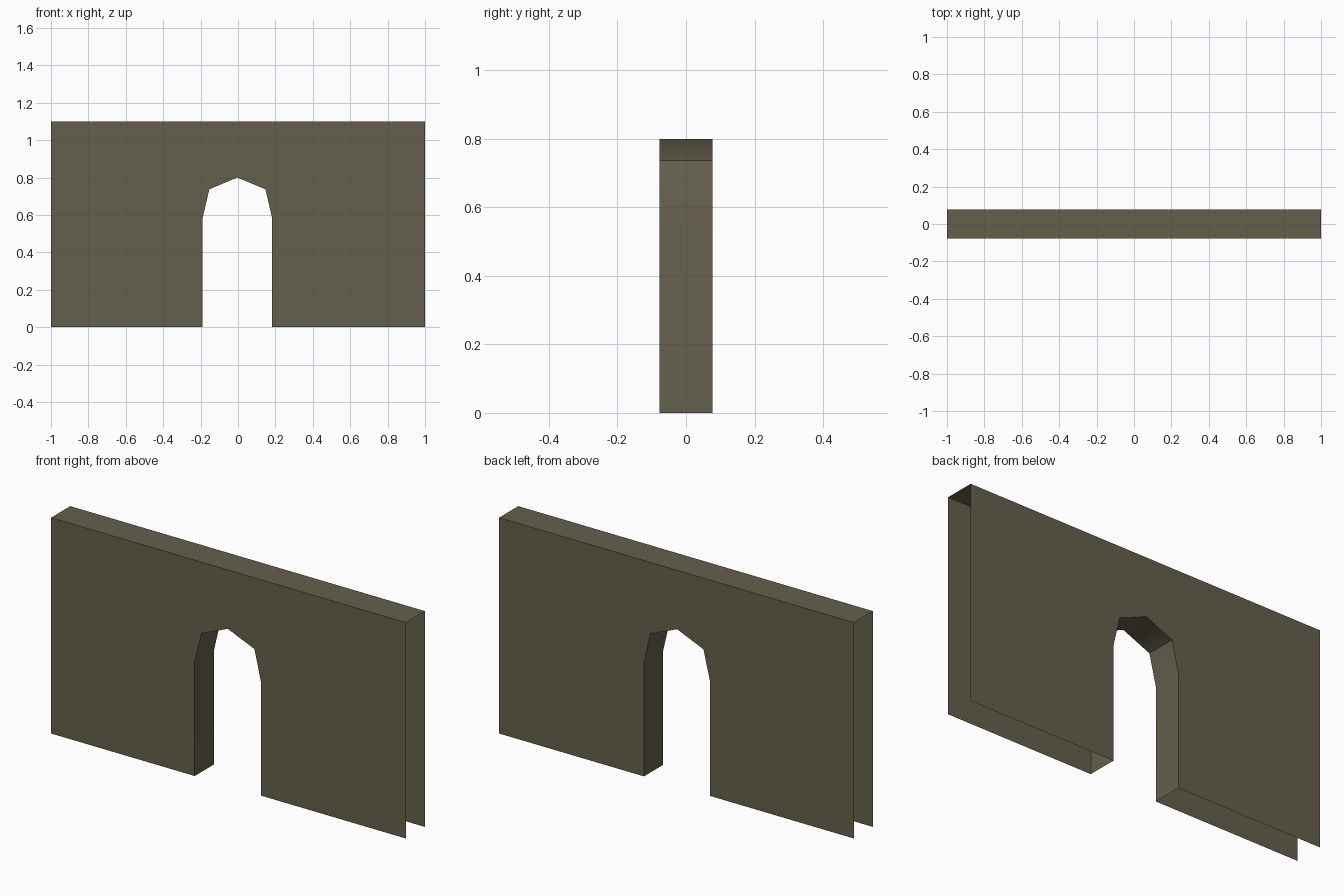
import bpy, bmesh, math

if "Cube" in bpy.data.objects:
    bpy.data.objects.remove(bpy.data.objects["Cube"])

HALF_DEPTH = 0.077
HEIGHT = 1.10

stone = bpy.data.materials.new("olive_stone")
stone.diffuse_color = (0.13, 0.117, 0.074, 1.0)
stone.use_nodes = True
stone.node_tree.nodes["Principled BSDF"].inputs["Base Color"].default_value = stone.diffuse_color

# Outline of the arched doorway, left foot to right foot (x, z)
arch = [(-0.19, 0.0), (-0.19, 0.58), (-0.153, 0.737), (-0.004, 0.80),
        (0.147, 0.737), (0.183, 0.58), (0.183, 0.0)]
top = [(1.0, HEIGHT), (-1.0, HEIGHT)]
outline = arch + [(1.0, 0.0)] + top + [(-1.0, 0.0)]


def make_part(name, build):
    """Create a mesh object filled in by build(bm)."""
    bm = bmesh.new()
    build(bm)
    mesh = bpy.data.meshes.new(name)
    bm.to_mesh(mesh)
    bm.free()
    mesh.materials.append(stone)
    obj = bpy.data.objects.new(name, mesh)
    bpy.context.collection.objects.link(obj)
    return obj


def panel(bm, y):
    """Wall panel with the doorway, facing away from y = 0."""
    pts = outline if y < 0 else outline[::-1]
    bm.faces.new([bm.verts.new((x, y, z)) for x, z in pts])


def strip(bm, path):
    """Band of quads spanning the wall thickness along a path."""
    rows = [[bm.verts.new((x, y, z)) for y in (-HALF_DEPTH, HALF_DEPTH)]
            for x, z in path]
    for a, b in zip(rows, rows[1:]):
        bm.faces.new((a[0], a[1], b[1], b[0]))


# Front and back panels; the ends and underside of the wall are open
make_part("front_panel", lambda bm: panel(bm, -HALF_DEPTH))
make_part("back_panel", lambda bm: panel(bm, HALF_DEPTH))

# Flat cap along the top
make_part("wall_top", lambda bm: strip(bm, top[::-1]))
bpy.data.objects["wall_top"].data.flip_normals()

# Inner lining of the doorway, normals facing the opening
lining = make_part("doorway_lining", lambda bm: strip(bm, arch))
lining.data.flip_normals()
bpy.context.view_layer.objects.active = lining
lining.select_set(True)
bpy.ops.object.shade_smooth_by_angle(angle=math.radians(50))
